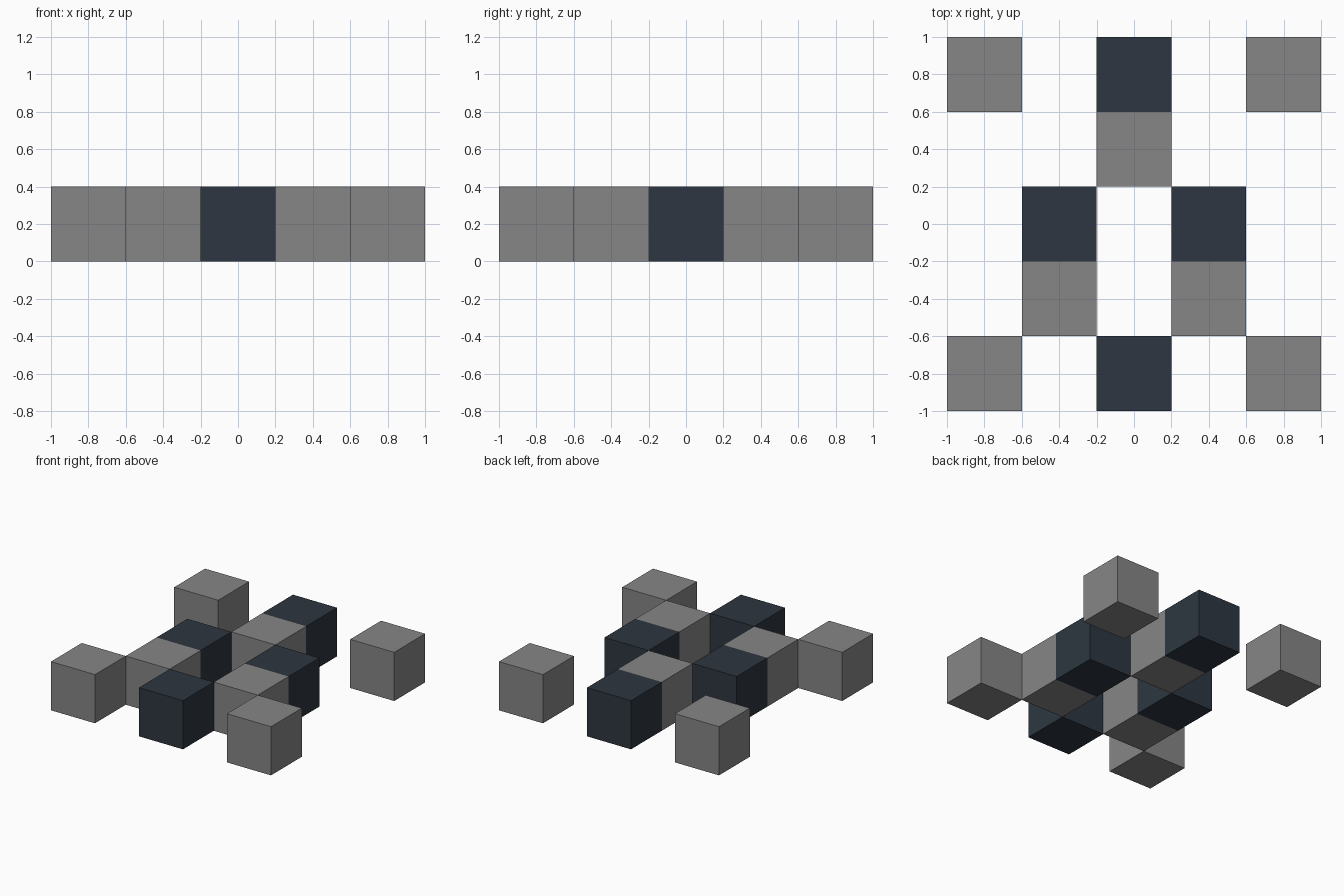
import bpy

default = bpy.data.objects.get("Cube")
if default:
    bpy.data.objects.remove(default, do_unlink=True)

SIZE = 0.4


def make_material(name, rgb):
    mat = bpy.data.materials.new(name)
    mat.use_nodes = True
    colour = (*rgb, 1.0)
    mat.diffuse_color = colour
    bsdf = next(n for n in mat.node_tree.nodes if n.type == "BSDF_PRINCIPLED")
    bsdf.inputs["Base Color"].default_value = colour
    return mat


grey = make_material("mid grey", (0.24, 0.24, 0.24))
navy = make_material("dark slate blue", (0.026, 0.037, 0.052))


def add_block(name, column, row, mat):
    """Place one cube on the ground in a grid cell counted from the centre."""
    bpy.ops.mesh.primitive_cube_add(
        size=SIZE, location=(column * SIZE, row * SIZE, SIZE / 2))
    block = bpy.context.object
    block.name = name
    block.data.name = name
    block.data.materials.append(mat)


# Blocks on the centre line
add_block("front_dark_block", 0, -2, navy)
add_block("back_grey_block", 0, 1, grey)
add_block("back_dark_block", 0, 2, navy)

# Mirrored blocks: inner arms and loose corners
for side, sign in (("left", 1), ("right", -1)):
    add_block(f"{side}_dark_block", sign, 0, navy)
    add_block(f"{side}_grey_block", sign, -1, grey)
    add_block(f"front_{side}_corner_block", 2 * sign, -2, grey)
    add_block(f"back_{side}_corner_block", 2 * sign, 2, grey)
